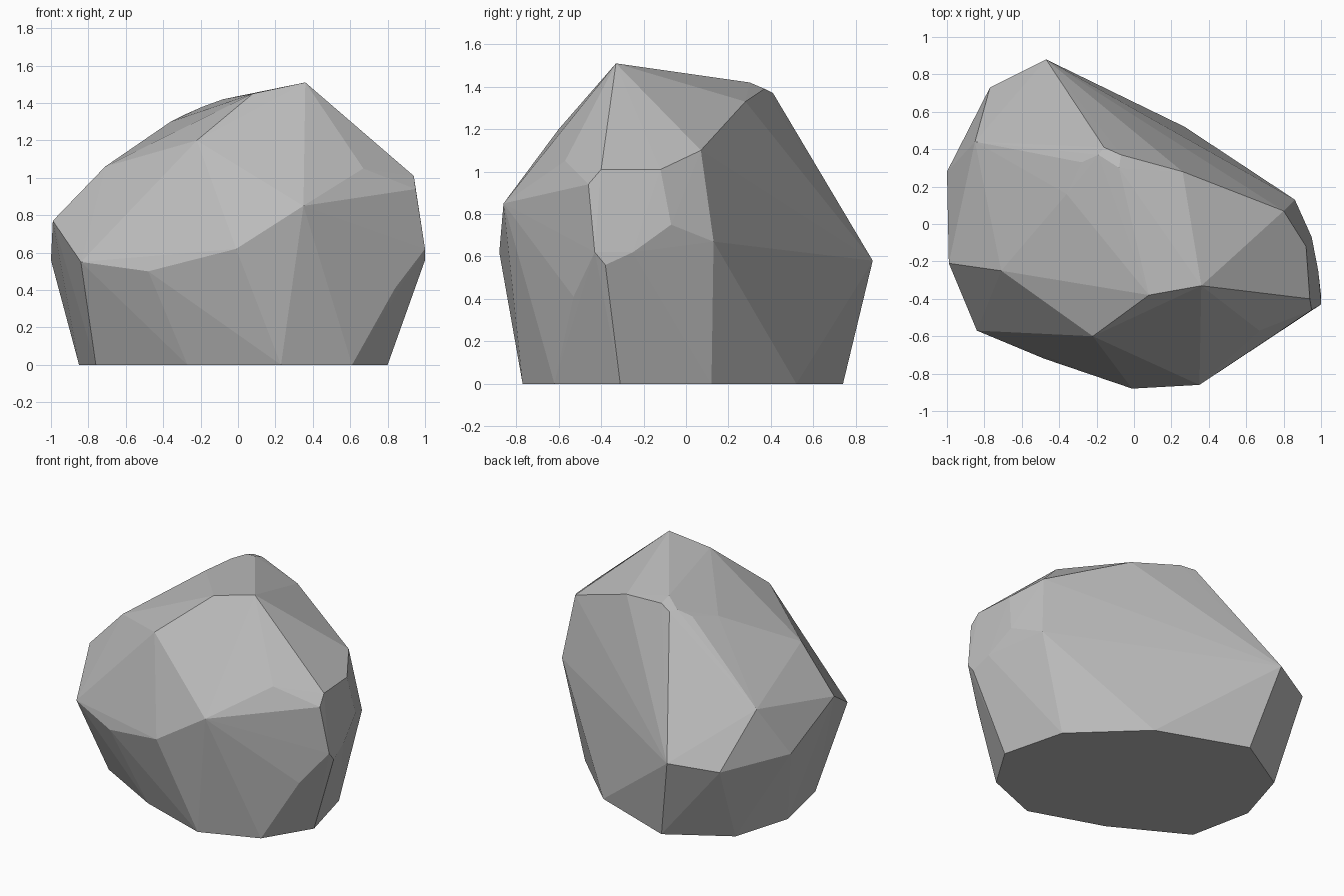
import bpy, bmesh

# Corner points of the boulder, listed ring by ring
base = [(.23, -.77), (.61, -.62), (.80, -.31), (.69, .12), (.27, .52),
        (-.33, .74), (-.73, .50), (-.85, .10), (-.76, -.33), (-.27, -.60)]
waist = [(-.84, -.57, .55), (-.48, -.72, .50), (-.01, -.88, .62), (.35, -.86, .85),
         (.84, -.53, .41), (1, -.43, .62), (1, -.38, .56), (.985, -.25, .62),
         (.95, -.07, .75), (.86, .13, .67), (-.47, .88, .58), (-.77, .73, .54),
         (-1, .28, .56), (-.99, -.21, .77)]
shoulder = [(.94, -.40, 1.01), (.95, -.46, .94), (.92, -.12, 1.01), (.80, .07, 1.10),
            (.67, -.57, 1.05), (-.71, -.25, 1.06), (-.22, -.60, 1.20), (-.85, .44, .89)]
crown = [(.36, -.33, 1.51), (.08, -.38, 1.45), (.26, .28, 1.33), (-.07, .37, 1.39),
         (-.16, .41, 1.37), (-.08, .30, 1.42), (-.19, .37, 1.38), (-.28, .33, 1.34),
         (-.36, .16, 1.30)]

# Wrap the corners in a faceted hull
bm = bmesh.new()
for p in [(x, y, 0) for x, y in base] + waist + shoulder + crown:
    bm.verts.new(p)
hull = bmesh.ops.convex_hull(bm, input=bm.verts[:])
loose = [v for v in bm.verts if not v.link_faces]
bmesh.ops.delete(bm, geom=loose, context='VERTS')
bmesh.ops.recalc_face_normals(bm, faces=bm.faces[:])

mesh = bpy.data.meshes.new("boulder")
bm.to_mesh(mesh)
bm.free()

# Plain stone colour
stone = bpy.data.materials.new("grey stone")
stone.diffuse_color = (.5, .5, .5, 1)
mesh.materials.append(stone)

boulder = bpy.data.objects.new("boulder", mesh)
bpy.context.collection.objects.link(boulder)
